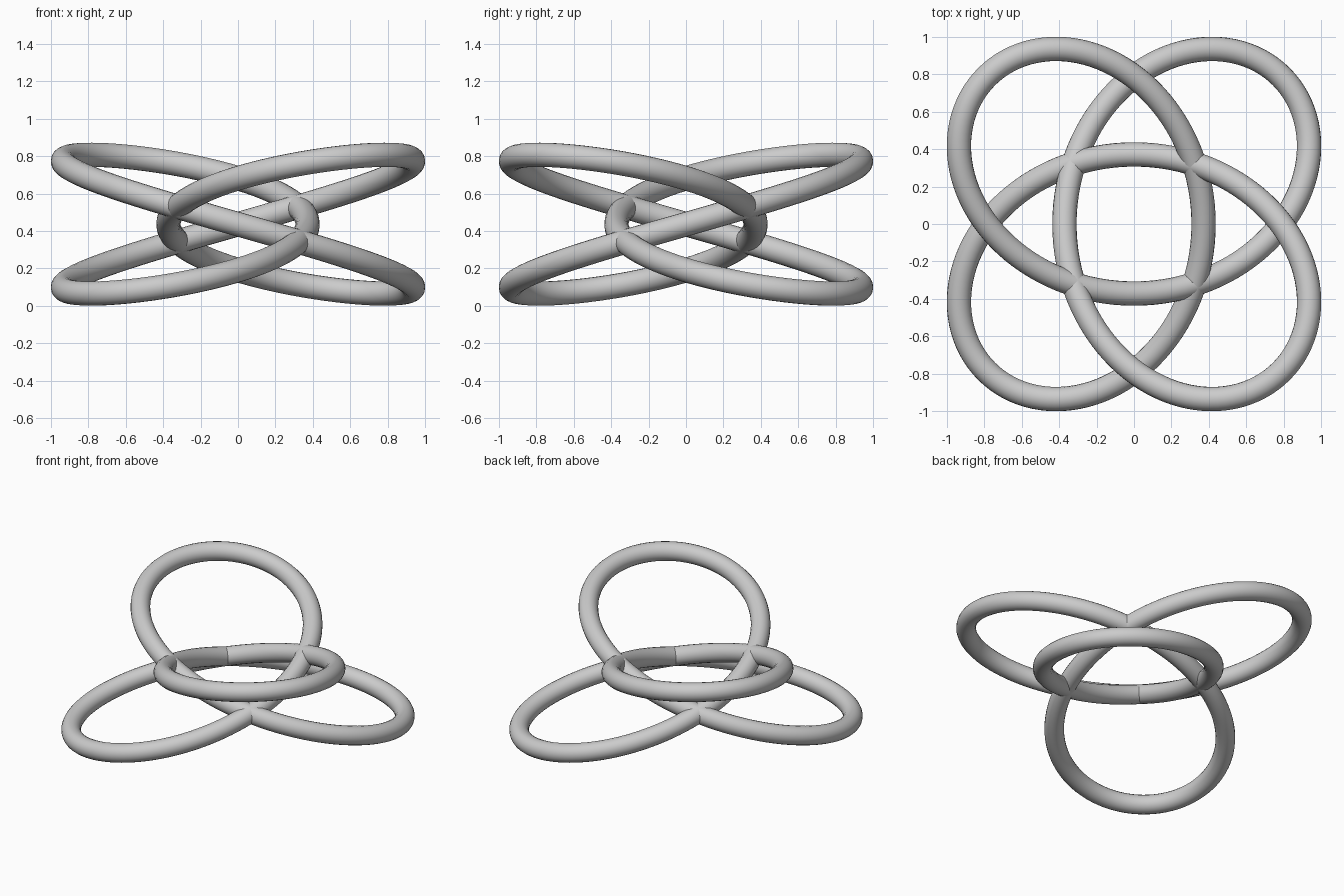
import bpy
from math import sin, cos, pi

cube = bpy.data.objects.get("Cube")
if cube:
    bpy.data.objects.remove(cube, do_unlink=True)

# Proportions of the four-lobed knot
BIG, SMALL, RISE, TUBE = 0.743, 0.371, 0.371, 0.065
STEPS = 320

grey = bpy.data.materials.new("plain grey")
grey.use_nodes = True
colour = (0.6, 0.6, 0.6, 1)
grey.diffuse_color = colour
grey.node_tree.nodes["Principled BSDF"].inputs["Base Color"].default_value = colour


def knot_point(t):
    """Three turns around the centre, four lobes, alternately low and high."""
    turn, wobble = 3 * t + pi / 4, pi / 4 - t
    return (BIG * cos(turn) + SMALL * cos(wobble),
            BIG * sin(turn) + SMALL * sin(wobble),
            RISE + TUBE - RISE * cos(2 * t))


# Closed centre line swept with a round section
curve = bpy.data.curves.new("knot_tube", "CURVE")
curve.dimensions = "3D"
curve.bevel_depth = TUBE
curve.bevel_resolution = 8
spline = curve.splines.new("POLY")
spline.points.add(STEPS - 1)
for i, point in enumerate(spline.points):
    # Start at an inner pass, where the tube is level with the middle
    point.co = (*knot_point(pi / 4 + 2 * pi * i / STEPS), 1)
spline.use_cyclic_u = True
curve.materials.append(grey)

knot = bpy.data.objects.new("knot_tube", curve)
bpy.context.collection.objects.link(knot)

# Turn into a smooth mesh
bpy.ops.object.select_all(action="DESELECT")
knot.select_set(True)
bpy.context.view_layer.objects.active = knot
bpy.ops.object.convert(target="MESH")
bpy.ops.object.shade_smooth()
